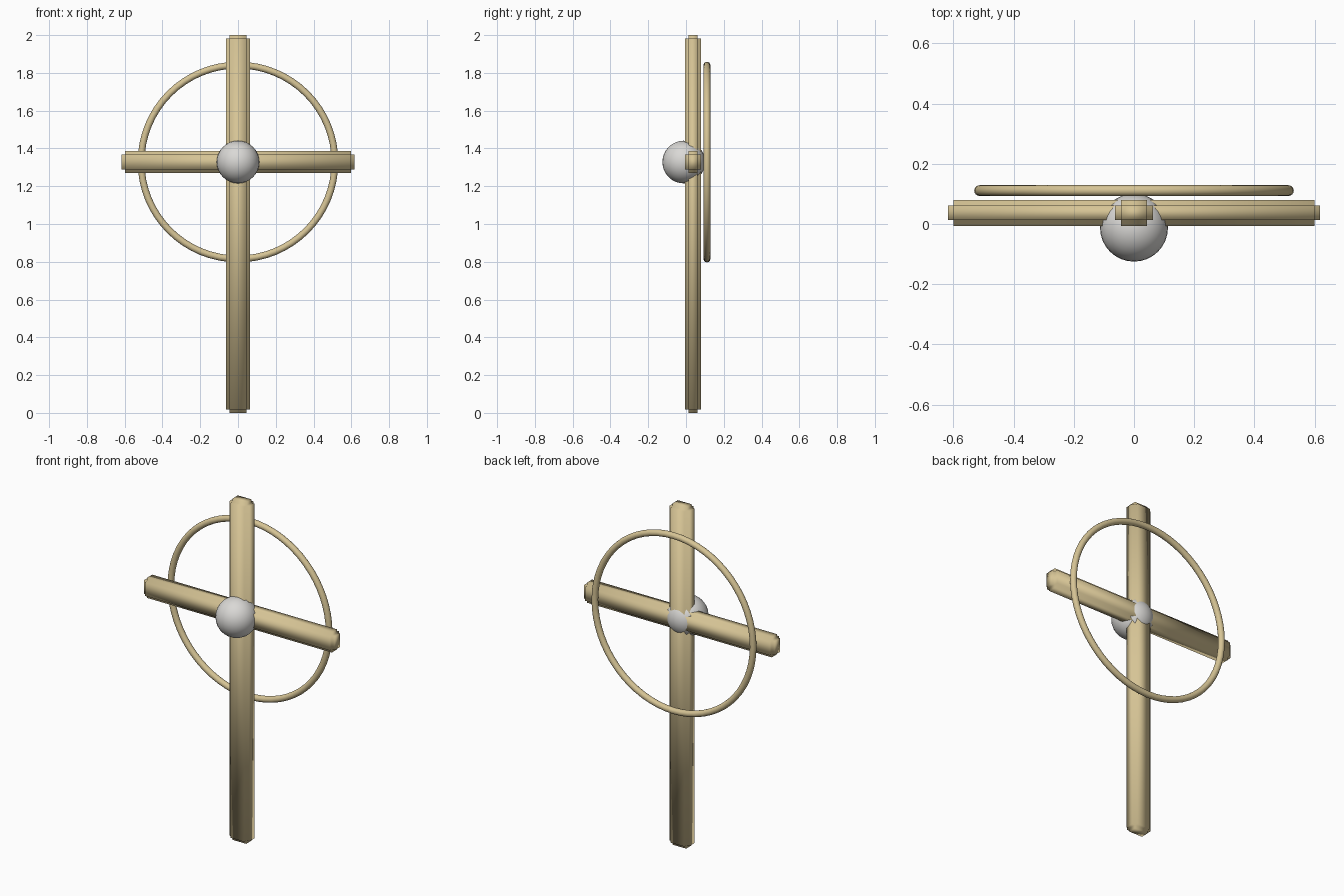
import bpy
import math

cube = bpy.data.objects.get("Cube")
if cube:
    bpy.data.objects.remove(cube, do_unlink=True)

CENTRE_Z = 1.328
BEAM_Y = 0.037


def make_material(name, rgb):
    mat = bpy.data.materials.new(name)
    mat.use_nodes = True
    mat.diffuse_color = (*rgb, 1)
    mat.node_tree.nodes["Principled BSDF"].inputs["Base Color"].default_value = (*rgb, 1)
    return mat


wood = make_material("pale wood", (0.67, 0.55, 0.30))
stone = make_material("light grey", (0.70, 0.69, 0.67))


def finish(name, mat):
    obj = bpy.context.object
    obj.name = name
    obj.data.materials.append(mat)
    bpy.ops.object.shade_smooth()
    return obj


def beam(name, size, z):
    """Smooth-shaded bar with stepped, rebated edges."""
    bpy.ops.mesh.primitive_cube_add(size=1, location=(0, BEAM_Y, z))
    bpy.context.object.scale = size
    bpy.ops.object.transform_apply(location=False, rotation=False, scale=True)
    obj = finish(name, wood)
    step = obj.modifiers.new("stepped edges", 'BEVEL')
    step.width = 0.019
    step.segments = 2
    step.profile = 0.0
    step.limit_method = 'NONE'


# Crossed beams
beam("upright_beam", (0.126, 0.086, 2.0), 1.0)
beam("cross_beam", (1.236, 0.086, 0.118), CENTRE_Z)

# Ring behind the beams
bpy.ops.mesh.primitive_torus_add(
    location=(0, 0.111, CENTRE_Z), rotation=(math.pi / 2, 0, 0),
    major_radius=0.513, minor_radius=0.018, major_segments=64, minor_segments=16)
finish("ring", wood)

# Ball at the crossing
bpy.ops.mesh.primitive_uv_sphere_add(
    radius=0.113, segments=32, ring_count=16, location=(0, -0.012, CENTRE_Z))
finish("centre_ball", stone)
